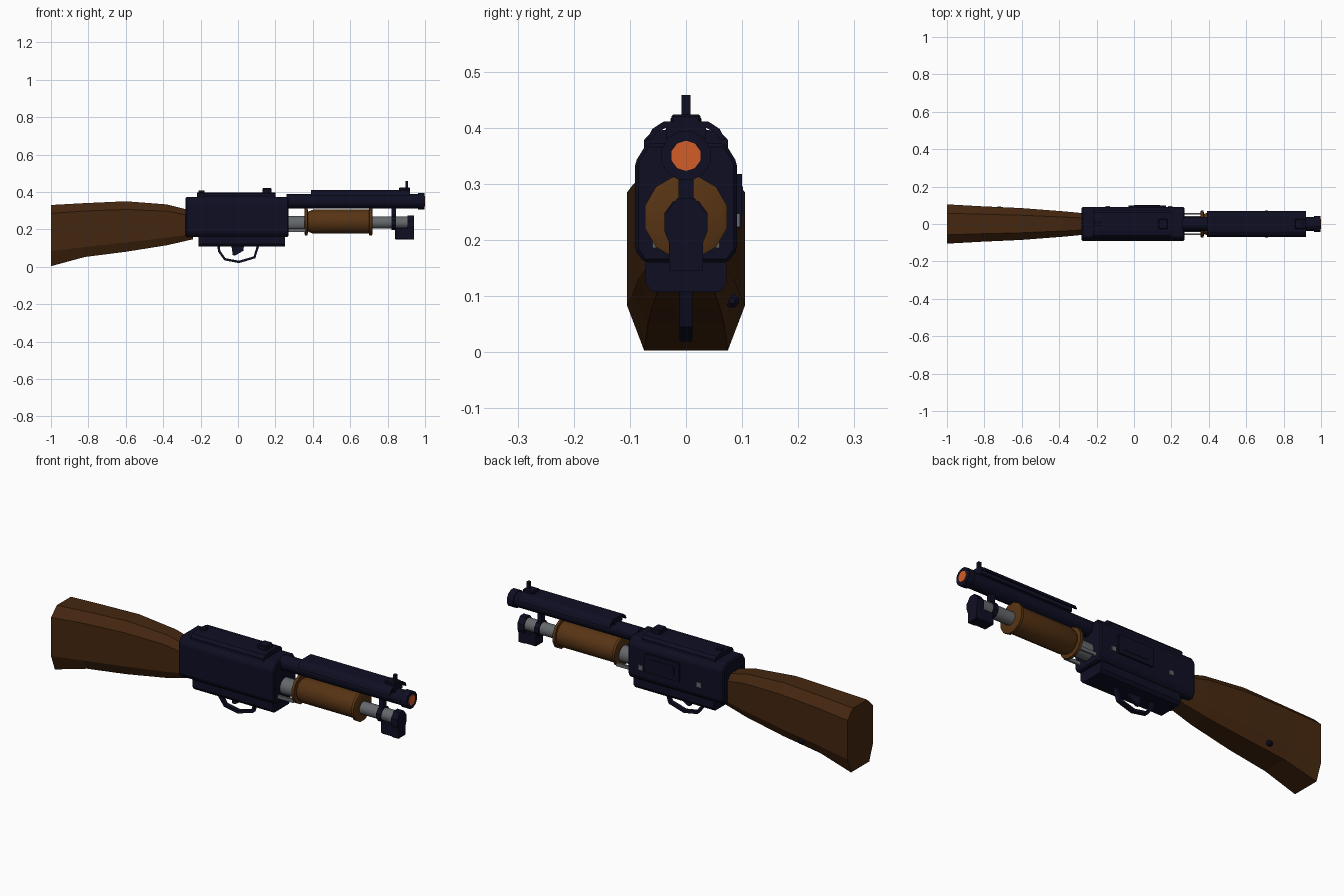
import bpy, bmesh, math
from mathutils import Vector

if "Cube" in bpy.data.objects:
    bpy.data.objects.remove(bpy.data.objects["Cube"])


def material(name, rgb):
    m = bpy.data.materials.new(name)
    m.diffuse_color = (*rgb, 1)
    m.use_nodes = True
    m.node_tree.nodes["Principled BSDF"].inputs["Base Color"].default_value = m.diffuse_color
    return m


NAVY = material("dark navy metal", (0.0045, 0.0045, 0.017))
WOOD = material("brown wood", (0.058, 0.020, 0.005))
GRIP = material("warm brown grip", (0.095, 0.034, 0.007))
STEEL = material("grey steel", (0.13, 0.14, 0.15))
ORANGE = material("orange bore", (0.65, 0.11, 0.02))


def loft(name, rings, mat, bevel=0):
    """Skin a list of equal-length point rings and cap both ends."""
    bm = bmesh.new()
    loops = [[bm.verts.new(p) for p in r] for r in rings]
    n = len(loops[0])
    for a, b in zip(loops, loops[1:]):
        for i in range(n):
            j = (i + 1) % n
            bm.faces.new((a[i], a[j], b[j], b[i]))
    bm.faces.new(loops[0])
    bm.faces.new(loops[-1])
    bmesh.ops.recalc_face_normals(bm, faces=bm.faces)
    me = bpy.data.meshes.new(name)
    bm.to_mesh(me)
    bm.free()
    me.materials.append(mat)
    ob = bpy.data.objects.new(name, me)
    bpy.context.collection.objects.link(ob)
    if bevel:
        mod = ob.modifiers.new("bevel", 'BEVEL')
        mod.width, mod.segments = bevel, 1
    return ob


def mirrored(half):
    """Close a (y, z) half outline, listed from top to bottom."""
    return half + [(-y, z) for y, z in reversed(half)]


def prism(name, half, x0, x1, mat, bevel=0):
    prof = mirrored(half)
    return loft(name, [[(x, y, z) for y, z in prof] for x in (x0, x1)], mat, bevel)


def box(name, x0, x1, y0, y1, z0, z1, mat, bevel=0):
    prof = [(y0, z0), (y1, z0), (y1, z1), (y0, z1)]
    return loft(name, [[(x, y, z) for y, z in prof] for x in (x0, x1)], mat, bevel)


def turned(name, stations, z, sides, mat, y=0):
    """Round part along x from (x, radius) stations."""
    rings = [[(x, y + r * math.cos(t), z + r * math.sin(t))
              for t in [math.tau * (i + 0.5) / sides for i in range(sides)]]
             for x, r in stations]
    return loft(name, rings, mat)


# Stock: x, top z, upper edge z, lower edge z, bottom z, half width
stations = [(-1.0, .33, .285, .083, .003, .105), (-.82, .34, .298, .105, .052, .095),
            (-.60, .35, .306, .130, .080, .085), (-.38, .333, .297, .155, .115, .068),
            (-.24, .298, .270, .175, .147, .055)]
loft("stock", [[(x, y, z) for y, z in mirrored(
    [(w * .55, t), (w, u), (w, l), (w * .71, b)])]
    for x, t, u, l, b, w in stations], WOOD)

# Sling stud on the stock
turned("sling_stud", [(-.735, .006), (-.728, .013), (-.712, .013), (-.705, .006)],
       .092, 8, NAVY, y=.082)

# Receiver
prism("receiver", [(.070, .372), (.091, .338), (.091, .182), (.075, .160)],
      -.28, .27, NAVY, .006)
prism("receiver_top", [(.035, .397), (.062, .392), (.075, .378), (.075, .355)],
      -.22, .20, NAVY)
prism("receiver_bottom", [(.072, .17), (.072, .122), (.060, .107)],
      -.21, .25, NAVY)
box("rear_notch", -.21, -.18, -.012, .012, .39, .407, NAVY)
box("rear_sight", .13, .18, -.028, .028, .39, .42, NAVY, .004)

# Ejection port cover and pins on the far side
box("port_cover", -.03, .17, .088, .100, .222, .318, NAVY)
box("port_bolt", .0, .14, .098, .102, .245, .295, NAVY)
for i, x in enumerate((-.14, .195)):
    box(f"receiver_pin_{i + 1}", x - .012, x + .012, .088, .096, .223, .247, STEEL)

# Barrel, muzzle ring and bore
turned("barrel", [(.26, .039), (.97, .039)], .350, 12, NAVY)
turned("muzzle_ring", [(.962, .045), (.998, .045)], .350, 12, NAVY)
turned("bore", [(.99, .027), (1.0, .027)], .350, 10, ORANGE)

# Heat shield over the barrel
outer = [(.040, .411), (.060, .398), (.070, .378)]
inner = [(-.062, .378), (-.052, .391), (-.036, .400), (.036, .400), (.052, .391), (.062, .378)]
shield = [(-y, z) for y, z in reversed(outer)][::1]
outline = [(y, z) for y, z in reversed(outer)] + [(-y, z) for y, z in outer] + inner
loft("heat_shield", [[(x, y, z) for y, z in outline] for x in (.39, .92)], NAVY)
box("shield_rib", .39, .92, -.036, .036, .38, .408, NAVY)

# Front sight
box("front_sight_base", .86, .92, -.026, .026, .405, .424, NAVY, .004)
box("front_sight_post", .895, .910, -.008, .008, .42, .458, NAVY)

# Magazine tube, front cap and barrel bracket
turned("magazine_tube", [(.26, .033), (.92, .033)], .236, 12, STEEL)
turned("tube_collar", [(.26, .043), (.36, .043)], .230, 12, STEEL)
prism("tube_cap", [(.015, .275), (.038, .245), (.038, .215), (.030, .195), (.030, .145)],
      .905, .942, NAVY)
box("tube_block", .84, .93, -.030, .030, .145, .207, NAVY, .005)
box("barrel_bracket", .82, .845, -.013, .013, .20, .33, NAVY)
turned("bracket_ring", [(.82, .040), (.845, .040)], .236, 10, NAVY)

# Pump grip with end flanges
turned("pump_grip", [(.355, .066), (.358, .076), (.372, .076), (.374, .055), (.40, .066),
                     (.70, .066), (.702, .076), (.716, .076), (.72, .066)],
       .241, 12, GRIP)

# Action bars
for name, y in (("action_bar_left", .055), ("action_bar_right", -.055)):
    box(name, .26, .36, y - .005, y + .005, .186, .204, STEEL)

# Trigger
loft("trigger", [[(x, y, z) for x, z in
     [(-.035, .11), (-.028, .062), (-.015, .060), (.028, .085), (.032, .11)]]
     for y in (-.007, .007)], NAVY)

# Trigger guard: a flat strap swept along a bent path
path = [Vector(p) for p in [(-.105, .115), (-.100, .082), (-.070, .040),
                            (.005, .026), (.088, .050), (.108, .115)]]
rings = []
for i, p in enumerate(path):
    d = (path[min(i + 1, len(path) - 1)] - path[max(i - 1, 0)]).normalized()
    n = Vector((-d.y, d.x)) * .0065
    a, b = p + n, p - n
    rings.append([(a.x, -.012, a.y), (a.x, .012, a.y), (b.x, .012, b.y), (b.x, -.012, b.y)])
loft("trigger_guard", rings, NAVY)

# Soften the round parts
bpy.ops.object.select_all(action='DESELECT')
for ob in bpy.data.objects:
    if ob.name in ("pump_grip", "magazine_tube", "tube_collar", "barrel"):
        ob.select_set(True)
        bpy.context.view_layer.objects.active = ob
bpy.ops.object.shade_smooth_by_angle(angle=math.radians(35))
